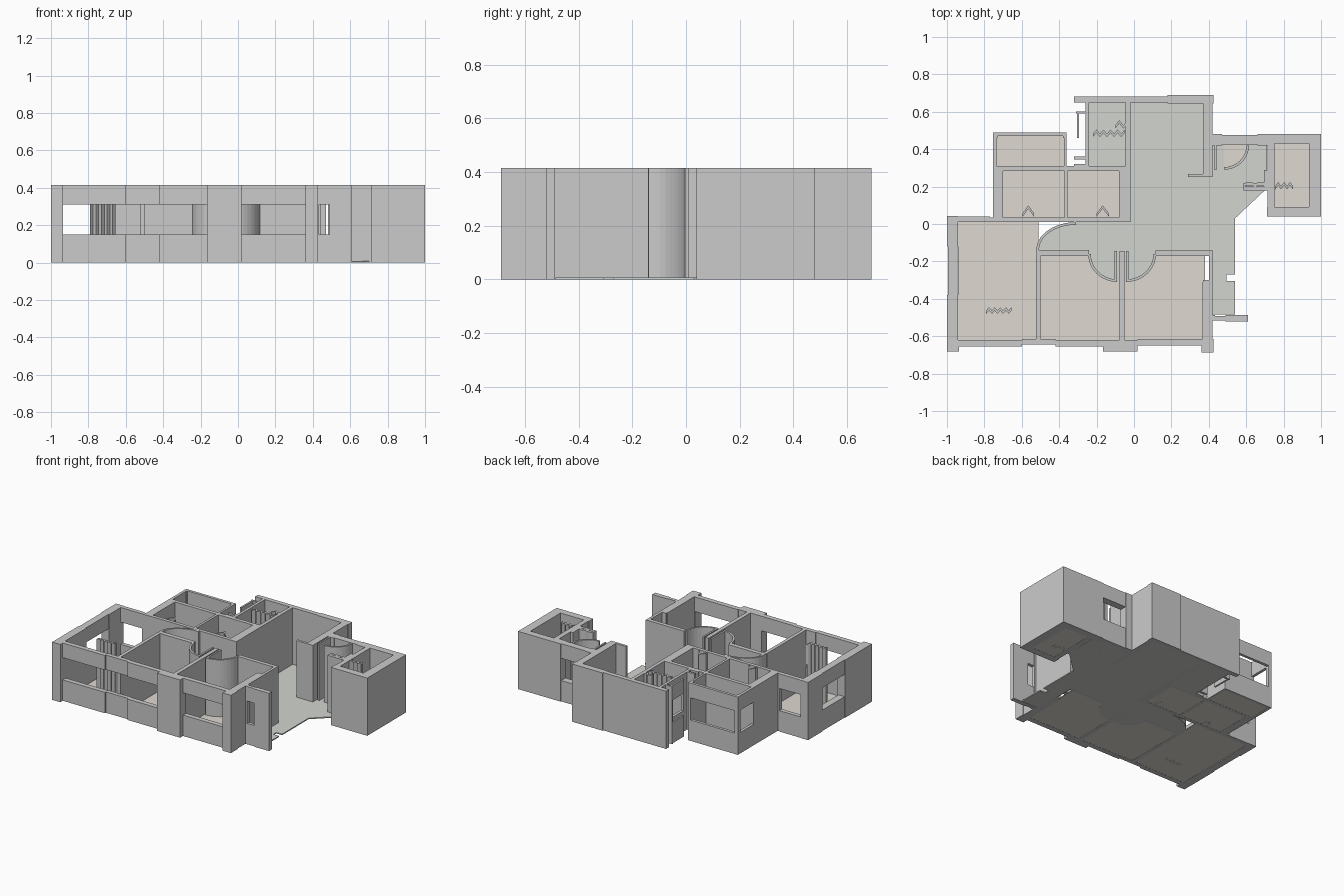
import bpy, bmesh, math

H, SILL, HEAD = 0.415, 0.15, 0.31   # wall height, window bottom and top


def material(name, rgb):
    m = bpy.data.materials.new(name)
    m.diffuse_color = (*rgb, 1)
    return m


def prism(bm, pts, z0=0.0, z1=H):
    """Extrude a plan outline between two heights."""
    low = [bm.verts.new((x, y, z0)) for x, y in pts]
    face = bm.faces.new(low)
    out = bmesh.ops.extrude_face_region(bm, geom=[face])
    for v in out["geom"]:
        if isinstance(v, bmesh.types.BMVert):
            v.co.z = z1


def box(bm, x0, y0, x1, y1, z0=0.0, z1=H):
    prism(bm, [(x0, y0), (x1, y0), (x1, y1), (x0, y1)], z0, z1)


def window(bm, *r):
    """Sill and header with an opening between."""
    box(bm, *r, 0, SILL)
    box(bm, *r, HEAD, H)


def arc(cx, cy, rx, ry, a0, a1, n=10):
    ts = [math.radians(a0 + (a1 - a0) * i / n) for i in range(n + 1)]
    return [(cx + rx * math.cos(t), cy + ry * math.sin(t)) for t in ts]


def ribbon(bm, cx, cy, rx, ry, a0, a1, t=0.014):
    """Curved full-height screen along a door swing."""
    prism(bm, arc(cx, cy, rx, ry, a0, a1) + arc(cx, cy, rx - t, ry - t, a1, a0))


def zigzag(bm, x0, x1, y0, y1, n, t=0.013):
    """Folded screen running along x."""
    top = [(x0 + (x1 - x0) * i / n, y1 if i % 2 else y0 + t) for i in range(n + 1)]
    prism(bm, top + [(x, y - t) for x, y in reversed(top)])


def finish(name, bm, mat=None):
    bmesh.ops.recalc_face_normals(bm, faces=bm.faces)
    me = bpy.data.meshes.new(name)
    bm.to_mesh(me)
    bm.free()
    ob = bpy.data.objects.new(name, me)
    bpy.context.collection.objects.link(ob)
    if mat:
        me.materials.append(mat)
    return ob


beige = material("room_floor", (0.74, 0.70, 0.64))
grey = material("hall_floor", (0.64, 0.66, 0.62))

# Outer walls, full height
bm = bmesh.new()
for r in [
    (-0.32, 0.65, 0.18, 0.683), (0.18, 0.645, 0.425, 0.69),      # north
    (0.37, 0.26, 0.42, 0.65), (0.29, 0.25, 0.42, 0.268),         # north-east
    (0.42, 0.42, 0.47, 0.48), (0.66, 0.42, 0.75, 0.48),          # entry
    (0.75, 0.43, 1.0, 0.48), (0.935, 0.04, 1.0, 0.43),           # lift room
    (0.71, 0.04, 0.935, 0.09), (0.715, 0.09, 0.75, 0.42),
    (-0.755, 0.02, -0.70, 0.31), (-0.755, 0.46, -0.73, 0.49),    # kitchen
    (-0.38, 0.46, -0.36, 0.49),
    (-1.0, 0.01, -0.94, 0.042), (-0.77, 0.01, -0.02, 0.035),     # west wing
    (-1.0, -0.12, -0.94, 0.01), (-1.0, -0.64, -0.94, -0.38),
    (-1.0, -0.683, -0.935, -0.62),                               # south piers
    (-0.165, -0.683, 0.018, -0.62), (0.36, -0.688, 0.425, -0.615),
    (0.37, -0.62, 0.42, -0.30), (0.40, -0.30, 0.42, -0.14),      # east
    (0.49, -0.52, 0.61, -0.487), (0.42, -0.515, 0.433, -0.487),
]:
    box(bm, *r)
finish("outer_walls", bm)

# Window walls: sill and header
bm = bmesh.new()
for r in [
    (-0.935, -0.655, -0.60, -0.62), (-0.60, -0.645, -0.42, -0.615),
    (-0.42, -0.655, -0.165, -0.62), (0.018, -0.65, 0.36, -0.615),
    (-0.995, -0.38, -0.945, -0.12), (-0.94, 0.01, -0.77, 0.04),
    (-0.73, 0.47, -0.38, 0.49), (-0.755, 0.31, -0.735, 0.46),
    (0.47, 0.425, 0.66, 0.475), (0.433, -0.515, 0.49, -0.492),
    (-0.26, 0.40, -0.24, 0.58), (-0.305, 0.46, -0.293, 0.60),
]:
    window(bm, *r)
finish("window_walls", bm)

# Inner walls
bm = bmesh.new()
for r in [
    (-0.735, 0.283, -0.02, 0.31), (-0.372, 0.035, -0.355, 0.283),
    (-0.08, 0.035, -0.02, 0.283), (-0.375, 0.31, -0.36, 0.46),
    (-0.045, 0.31, -0.02, 0.65), (-0.26, 0.31, -0.24, 0.40),
    (-0.26, 0.58, -0.24, 0.65), (-0.32, 0.345, -0.26, 0.36),
    (-0.31, 0.59, -0.26, 0.602), (-0.32, 0.31, -0.26, 0.32),
    (-0.52, -0.17, -0.24, -0.138), (0.115, -0.17, 0.40, -0.142),
    (-0.525, -0.62, -0.50, -0.17), (-0.078, -0.62, -0.05, -0.145),
    (0.365, -0.62, 0.37, -0.31), (0.585, 0.18, 0.715, 0.20),
    (0.695, 0.18, 0.715, 0.29),
]:
    box(bm, *r)
finish("inner_walls", bm)

# Door leaves and curved door swings
bm = bmesh.new()
box(bm, -0.103, -0.31, -0.09, -0.145)
box(bm, -0.042, -0.31, -0.03, -0.145)
box(bm, 0.43, 0.29, 0.442, 0.42)
ribbon(bm, -0.09, -0.16, 0.155, 0.15, 180, 270)
ribbon(bm, -0.042, -0.16, 0.16, 0.15, 270, 360)
ribbon(bm, -0.31, -0.138, 0.212, 0.148, 90, 180)
ribbon(bm, 0.48, 0.42, 0.135, 0.13, 270, 360)
finish("door_swings", bm)

# Folded screens standing in the rooms
bm = bmesh.new()
for a in [(-0.79, -0.655, -0.48, -0.445, 9), (-0.22, -0.05, 0.465, 0.505, 9),
          (0.755, 0.85, 0.185, 0.225, 6), (-0.595, -0.535, 0.04, 0.10, 2),
          (-0.20, -0.135, 0.04, 0.10, 2), (-0.10, -0.035, 0.51, 0.555, 3),
          (0.585, 0.71, 0.20, 0.225, 4)]:
    zigzag(bm, *a, t=0.018)
finish("folded_screens", bm)

# Room floors
bm = bmesh.new()
for r in [(-0.94, -0.625, -0.51, 0.02), (-0.51, -0.625, -0.06, -0.15),
          (-0.06, -0.625, 0.38, -0.15), (-0.72, 0.02, -0.36, 0.295),
          (-0.36, 0.02, -0.07, 0.295), (-0.745, 0.295, -0.365, 0.48),
          (0.73, 0.06, 0.95, 0.45)]:
    box(bm, *r, 0.001, 0.006)
prism(bm, [(0.48, 0.43)] + arc(0.48, 0.43, 0.135, 0.14, 270, 360), 0.001, 0.010)
finish("room_floors", bm, beige)

# Hall and bathroom floor
bm = bmesh.new()
outline = (arc(-0.31, -0.14, 0.21, 0.15, 180, 90)
           + [(-0.02, 0.01), (-0.02, 0.66), (0.38, 0.66), (0.38, 0.26), (0.42, 0.26),
              (0.42, 0.43), (0.71, 0.43), (0.71, 0.19), (0.54, 0.03), (0.54, -0.27),
              (0.495, -0.27), (0.495, -0.305), (0.54, -0.305), (0.54, -0.485),
              (0.42, -0.485), (0.42, -0.15)]
           + arc(-0.042, -0.15, 0.16, 0.16, 0, -90)
           + arc(-0.09, -0.15, 0.155, 0.16, -90, -180))
prism(bm, outline, 0, 0.008)
box(bm, -0.25, 0.30, -0.03, 0.66, 0, 0.008)
finish("hall_floor", bm, grey)
